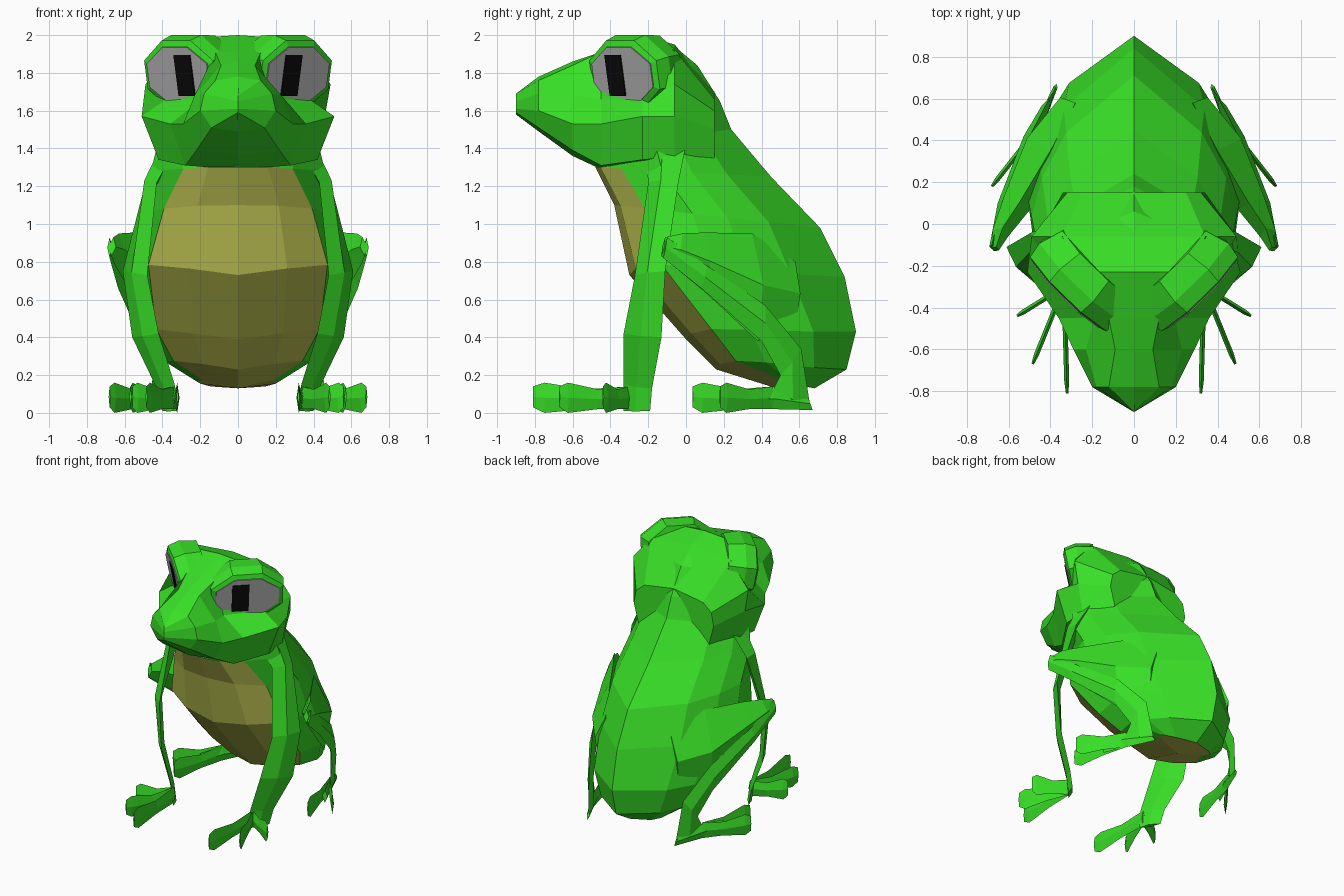
import bpy, bmesh, math
from mathutils import Vector


def material(name, r, g, b):
    m = bpy.data.materials.new(name)
    m.diffuse_color = (r, g, b, 1)
    return m


GREEN = material("skin_green", 0.04, 0.74, 0.02)
BELLY = material("belly_yellow", 0.50, 0.53, 0.08)
GREY = material("eye_grey", 0.45, 0.45, 0.45)
BLACK = material("pupil_black", 0.003, 0.003, 0.003)


def loft(name, rings, mats=(GREEN,), pick=None, mirror=False):
    """Skin closed rings of points, cap both ends, optionally mirror across x."""
    bm = bmesh.new()
    rows = [[bm.verts.new(p) for p in ring] for ring in rings]
    n = len(rows[0])
    for i in range(len(rows) - 1):
        for j in range(n):
            k = (j + 1) % n
            f = bm.faces.new((rows[i][j], rows[i][k], rows[i + 1][k], rows[i + 1][j]))
            f.material_index = pick(i, j) if pick else 0
    cap = bm.faces.new(rows[0][::-1])
    cap.material_index = pick(0, 0) if pick else 0
    bm.faces.new(rows[-1])
    bmesh.ops.remove_doubles(bm, verts=bm.verts, dist=0.0005)
    bmesh.ops.recalc_face_normals(bm, faces=bm.faces)
    mesh = bpy.data.meshes.new(name)
    bm.to_mesh(mesh)
    bm.free()
    for m in mats:
        mesh.materials.append(m)
    ob = bpy.data.objects.new(name, mesh)
    bpy.context.collection.objects.link(ob)
    if mirror:
        ob.modifiers.new("mirror", 'MIRROR')
    return ob


def both_sides(half):
    """Complete a half ring whose first and last points lie on the x = 0 plane."""
    return half + [(-x, y, z) for x, y, z in half[-2:0:-1]]


def blade(name, sections):
    """Thin limb with a lens section: (edge point, edge point, half thickness)."""
    secs = [(Vector(a), Vector(b), t) for a, b, t in sections]
    mids = [(a + b) / 2 for a, b, _ in secs]
    rings = []
    for i, (a, b, t) in enumerate(secs):
        path = mids[min(i + 1, len(mids) - 1)] - mids[max(i - 1, 0)]
        n = (b - a).cross(path).normalized() * t
        rings.append([a, mids[i] + n, b, mids[i] - n])
    return loft(name, rings, mirror=True)


# Body: front y, front z, back y, back z, half width, belly width share, side lift
BODY = [
    (0.48, 0.13, 0.68, 0.13, 0.22, 0.85, 0.06),
    (0.16, 0.23, 0.85, 0.23, 0.38, 0.90, 0.06),
    (0.00, 0.39, 0.90, 0.43, 0.47, 0.92, 0.06),
    (-0.30, 0.73, 0.84, 0.72, 0.51, 0.93, 0.07),
    (-0.38, 1.10, 0.71, 0.98, 0.49, 0.80, 0.00),
    (-0.48, 1.30, 0.45, 1.25, 0.46, 0.63, 0.00),
    (-0.42, 1.42, 0.24, 1.50, 0.42, 0.70, 0.00),
    (-0.36, 1.62, 0.18, 1.65, 0.38, 0.75, 0.00),
    (-0.28, 1.80, 0.06, 1.84, 0.32, 0.80, 0.00),
    (-0.22, 1.90, -0.06, 1.94, 0.20, 0.80, 0.00),
]


def body_ring(yf, zf, yb, zb, w, share, lift):
    plan = [(0, 0), (share * 0.55, 0.03), (share, 0.15), (1, 0.38), (0.9, 0.55), (0.66, 0.75), (0, 1)]
    return both_sides([(w * s, yf + (yb - yf) * u,
                        zf + (zb - zf) * u + lift * s * (1 - u)) for s, u in plan])


loft("body", [body_ring(*r) for r in BODY], (GREEN, BELLY),
     lambda i, j: int(i < 5 and j in (0, 1, 10, 11)))

# Head: lofted from snout tip to nape, half sections of (x, z)
HEAD = [
    (-0.90, [(0, 1.69), (0, 1.68), (0, 1.65), (0, 1.61), (0, 1.59), (0, 1.58)]),
    (-0.78, [(0, 1.78), (0.12, 1.76), (0.18, 1.69), (0.20, 1.60), (0.14, 1.51), (0, 1.49)]),
    (-0.60, [(0, 1.86), (0.09, 1.84), (0.23, 1.68), (0.29, 1.53), (0.22, 1.39), (0, 1.36)]),
    (-0.45, [(0, 1.91), (0.12, 1.91), (0.19, 1.66), (0.36, 1.53), (0.28, 1.31), (0, 1.29)]),
    (-0.23, [(0, 2.00), (0.30, 1.98), (0.38, 1.66), (0.51, 1.57), (0.42, 1.34), (0, 1.30)]),
    (-0.06, [(0, 1.95), (0.34, 1.92), (0.49, 1.74), (0.46, 1.57), (0.42, 1.36), (0, 1.30)]),
    (0.15, [(0, 1.70), (0.25, 1.66), (0.32, 1.60), (0.34, 1.50), (0.30, 1.35), (0, 1.30)]),
]
loft("head", [both_sides([(x, y, z) for x, z in pts]) for y, pts in HEAD])

# Eyes: octagonal socket, grey disc and upright pupil on a slanted plane
EYE_C = Vector((0.305, -0.325, 1.79))
EYE_N = Vector((0.68, -0.70, -0.18)).normalized()
EYE_U = Vector((0.70, 0.68, 0)).normalized()
EYE_V = EYE_N.cross(EYE_U)


def eye_ring(ru, rv, depth, sides=8, du=0.0):
    ring = []
    for k in range(sides):
        a = 2 * math.pi * (k + 0.5) / sides
        ring.append(EYE_C + EYE_N * depth + EYE_U * (du + ru * math.cos(a)) + EYE_V * rv * math.sin(a))
    return ring


loft("eye_socket", [eye_ring(0.25, 0.19, -0.20), eye_ring(0.29, 0.215, -0.08),
                    eye_ring(0.275, 0.20, 0.0), eye_ring(0.245, 0.168, 0.012)], mirror=True)
loft("eye", [eye_ring(0.24, 0.163, -0.02), eye_ring(0.24, 0.163, 0.018)], (GREY,), mirror=True)
loft("pupil", [eye_ring(0.085, 0.155, 0, 4, -0.05), eye_ring(0.085, 0.155, 0.024, 4, -0.05)],
     (BLACK,), mirror=True)

# Front legs: slanted thin blades, inner-front edge to outer-back edge
blade("front_leg", [
    ((0.32, -0.22, 1.42), (0.38, 0.00, 1.42), 0.05),
    ((0.43, -0.20, 1.22), (0.49, -0.04, 1.22), 0.04),
    ((0.48, -0.27, 0.73), (0.61, -0.11, 0.75), 0.025),
    ((0.42, -0.33, 0.42), (0.56, -0.13, 0.40), 0.02),
    ((0.335, -0.33, 0.15), (0.43, -0.18, 0.13), 0.015),
    ((0.32, -0.33, 0.01), (0.40, -0.19, 0.01), 0.015)])


def toe(name, start, tip):
    """Upright paddle from the ankle to a rounded tip."""
    secs = []
    for u, z0, z1, t in ((0, 0.02, 0.14, 0.012), (0.45, 0.02, 0.125, 0.012),
                         (0.88, 0.0, 0.16, 0.012), (1, 0.03, 0.14, 0.006)):
        x, y = (s + (e - s) * u for s, e in zip(start, tip))
        secs.append(((x, y, z0), (x, y, z1), t))
    blade(name, secs)


for i, tip in enumerate([(0.32, -0.81), (0.485, -0.67), (0.56, -0.44)]):
    toe(f"front_toe_{i + 1}", (0.335, -0.30), tip)

# Hind legs: broad thigh, folded shin and long foot with two toes
blade("thigh", [
    ((0.67, -0.13, 0.83), (0.66, -0.11, 0.93), 0.02),
    ((0.65, -0.07, 0.78), (0.63, -0.02, 0.95), 0.04),
    ((0.57, 0.10, 0.64), (0.55, 0.10, 0.955), 0.07),
    ((0.47, 0.38, 0.38), (0.40, 0.35, 0.95), 0.09),
    ((0.34, 0.58, 0.45), (0.28, 0.58, 0.80), 0.05)])
blade("shin", [
    ((0.68, -0.12, 0.82), (0.68, -0.10, 0.93), 0.012),
    ((0.635, 0.08, 0.66), (0.63, 0.11, 0.78), 0.02),
    ((0.51, 0.40, 0.38), (0.50, 0.42, 0.57), 0.025),
    ((0.45, 0.50, 0.20), (0.40, 0.61, 0.34), 0.02),
    ((0.46, 0.46, 0.12), (0.37, 0.66, 0.02), 0.015)])
blade("hind_foot", [
    ((0.37, 0.67, 0.015), (0.38, 0.64, 0.08), 0.01),
    ((0.46, 0.46, 0.02), (0.46, 0.46, 0.13), 0.02),
    ((0.53, 0.30, 0.02), (0.53, 0.30, 0.12), 0.02)])
for i, tip in enumerate([(0.68, 0.18), (0.57, 0.035)]):
    toe(f"hind_toe_{i + 1}", (0.46, 0.46), tip)
